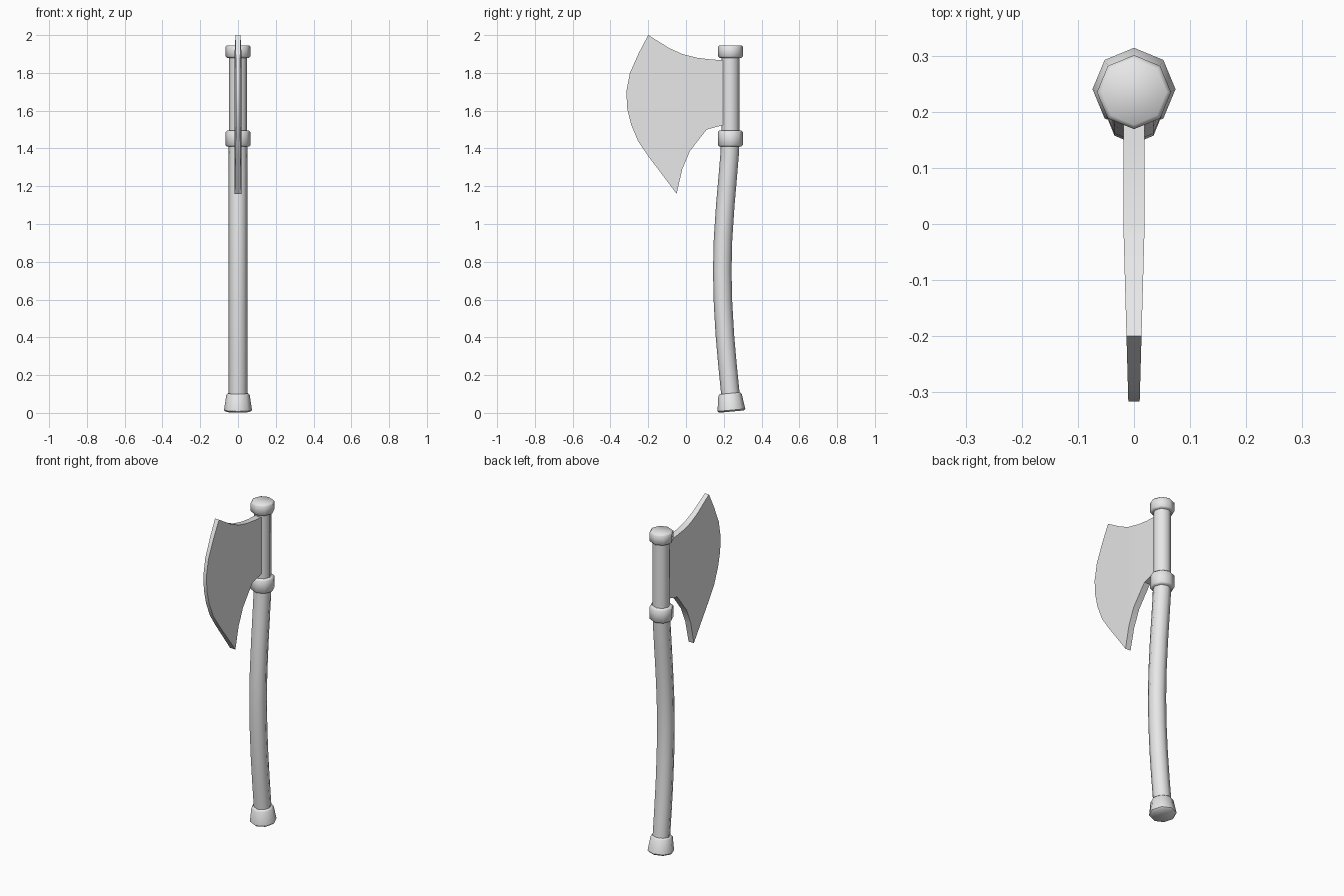
import bpy, bmesh, math

cube = bpy.data.objects.get("Cube")
if cube:
    bpy.data.objects.remove(cube, do_unlink=True)

grey = bpy.data.materials.new("plain grey")
grey.diffuse_color = (0.8, 0.8, 0.8, 1)
grey.use_nodes = True
grey.node_tree.nodes["Principled BSDF"].inputs["Base Color"].default_value = (0.8, 0.8, 0.8, 1)

SIDES = 8
AXIS_Y = 0.235


def finish(name, bm, angle):
    """Turn a bmesh into a shaded object."""
    bmesh.ops.recalc_face_normals(bm, faces=bm.faces)
    mesh = bpy.data.meshes.new(name)
    bm.to_mesh(mesh)
    bm.free()
    mesh.materials.append(grey)
    obj = bpy.data.objects.new(name, mesh)
    bpy.context.collection.objects.link(obj)
    bpy.ops.object.select_all(action='DESELECT')
    obj.select_set(True)
    bpy.context.view_layer.objects.active = obj
    bpy.ops.object.shade_smooth_by_angle(angle=math.radians(angle))
    return obj


def tube(name, stations):
    """Skin octagonal rings given as (y, z, radius, tilt)."""
    bm = bmesh.new()
    rings = []
    for y, z, r, tilt in stations:
        ring = []
        for i in range(SIDES):
            a = math.tau * i / SIDES
            s = r * math.sin(a)
            ring.append(bm.verts.new((r * math.cos(a), y + s * math.cos(tilt), z + s * math.sin(tilt))))
        rings.append(ring)
    for low, high in zip(rings, rings[1:]):
        for i in range(SIDES):
            j = (i + 1) % SIDES
            bm.faces.new((low[i], low[j], high[j], high[i]))
    bm.faces.new(rings[0][::-1])
    bm.faces.new(rings[-1])
    return finish(name, bm, 50)


def collar(name, y, z, height, r_low, r_high, tilt=0, soft=0.008):
    """Octagonal band with softened rims, along a tilted axis."""
    profile = [(0, r_low - soft), (soft, r_low), (height - soft, r_high), (height, r_high - soft)]
    tube(name, [(y - h * math.sin(tilt), z + h * math.cos(tilt), r, tilt) for h, r in profile])


# Curved grip and straight head section
path = [(0.239, 0.06), (0.232, 0.13), (0.219, 0.26), (0.206, 0.41), (0.196, 0.58), (0.192, 0.75),
        (0.196, 0.92), (0.208, 1.10), (0.221, 1.25), (0.231, 1.37), (0.235, 1.45)]
stations = []
for i, (y, z) in enumerate(path):
    y0, z0 = path[max(i - 1, 0)]
    y1, z1 = path[min(i + 1, len(path) - 1)]
    stations.append((y, z, 0.049, math.atan2(y0 - y1, z1 - z0)))
tube("handle", stations)
tube("head_shaft", [(AXIS_Y, 1.43, 0.048, 0), (AXIS_Y, 1.92, 0.048, 0)])

# Bands and end caps
collar("pommel", 0.241, 0.007, 0.097, 0.074, 0.062, tilt=0.09)
collar("lower_collar", AXIS_Y, 1.41, 0.085, 0.066, 0.066)
collar("top_cap", AXIS_Y, 1.88, 0.066, 0.066, 0.066)

# Blade outline as (y, z): top, cutting edge, underside
top = [(0.22, 1.866), (0.13, 1.871), (0.06, 1.88), (-0.02, 1.9), (-0.09, 1.932)]
edge = [(-0.2, 2.0), (-0.25, 1.905), (-0.297, 1.8), (-0.316, 1.7), (-0.311, 1.61), (-0.29, 1.525),
        (-0.253, 1.437), (-0.198, 1.357), (-0.05, 1.16)]
under = [(-0.02, 1.29), (0.02, 1.385), (0.07, 1.45), (0.11, 1.5), (0.22, 1.53)]
blunt = top + under

bm = bmesh.new()
face = bm.faces.new([bm.verts.new((0, y, z)) for y, z in top + edge + under])
# Bevelled border around a flat cheek
bmesh.ops.inset_region(bm, faces=[face], thickness=0.025, use_boundary=True, use_even_offset=True)
bmesh.ops.bisect_plane(bm, geom=bm.verts[:] + bm.edges[:] + bm.faces[:],
                       plane_co=(0, 0, 0), plane_no=(0, 1, 0))
for v in bm.verts:
    y, z = v.co.y, v.co.z
    if not v.is_boundary:
        v.co.x = 0.019 + 0.028 * min(y, 0)
    elif any(math.hypot(y - a, z - b) < 0.001 for a, b in blunt) or abs(y) < 0.001:
        v.co.x = 0.008
# Narrow flat rim closing onto the centre plane
rim = bmesh.ops.extrude_edge_only(bm, edges=[e for e in bm.edges if e.is_boundary])
for v in rim["geom"]:
    if isinstance(v, bmesh.types.BMVert):
        v.co.x = 0
bmesh.ops.remove_doubles(bm, verts=bm.verts, dist=0.0002)
# Mirror the half across the centre plane
half = bm.verts[:] + bm.edges[:] + bm.faces[:]
bmesh.ops.mirror(bm, geom=half, axis='X', merge_dist=0.0002)
blade = finish("blade", bm, 35)
weighted = blade.modifiers.new("even_shading", 'WEIGHTED_NORMAL')
weighted.keep_sharp = True
